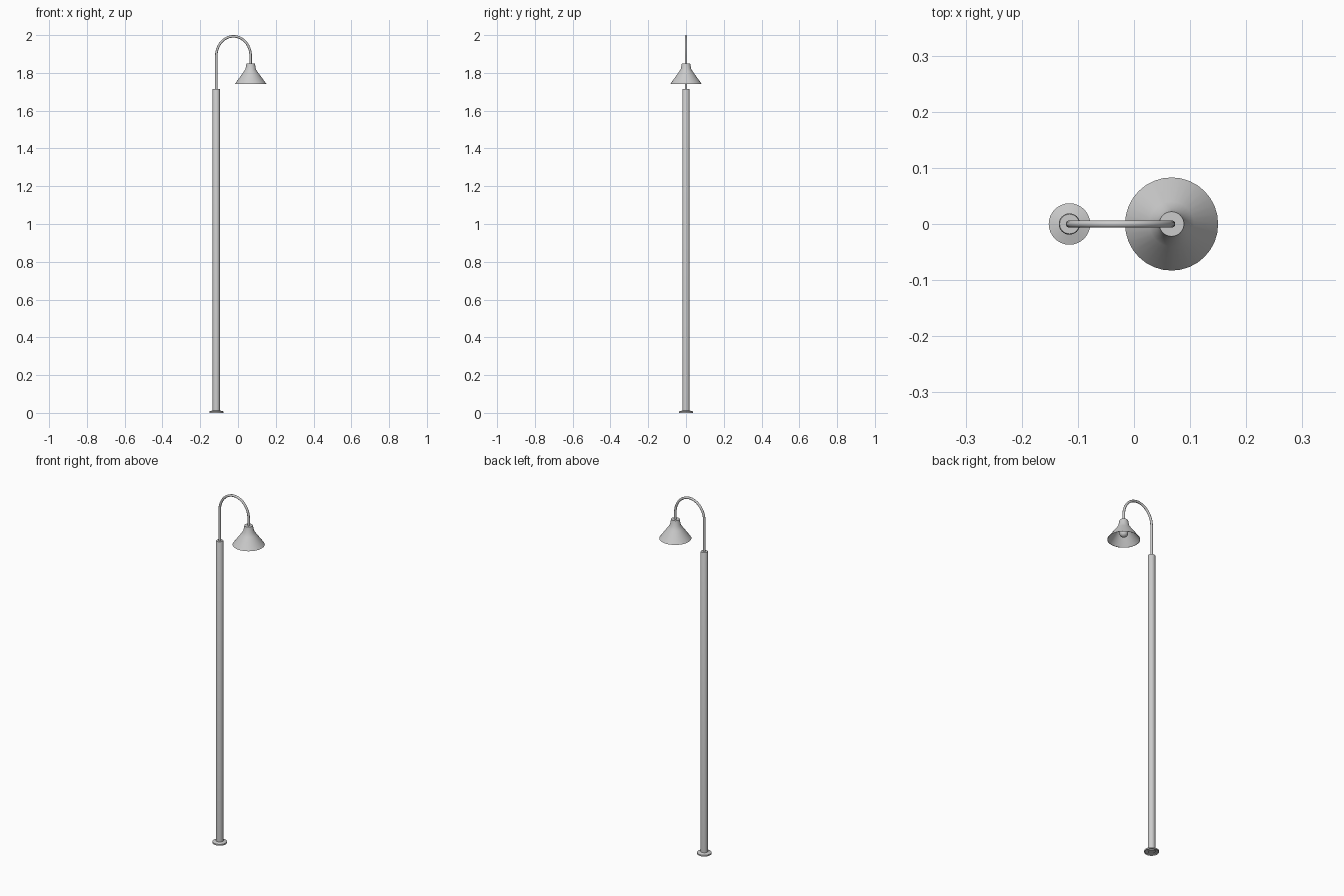
import bpy, math

if "Cube" in bpy.data.objects:
    bpy.data.objects.remove(bpy.data.objects["Cube"])

POLE_X, LAMP_X = -0.115, 0.067


def lathe(name, profile, x, sides=32, angle=30):
    """Revolve (radius, z) points around a vertical axis at x."""
    verts, faces, rings = [], [], []
    for r, z in profile:
        start = len(verts)
        if r == 0:
            verts.append((0, 0, z))
            rings.append([start] * sides)
            continue
        for i in range(sides):
            a = 2 * math.pi * i / sides
            verts.append((r * math.cos(a), r * math.sin(a), z))
        rings.append(list(range(start, start + sides)))
    for lo, hi in zip(rings, rings[1:]):
        for i in range(sides):
            j = (i + 1) % sides
            loop = list(dict.fromkeys((lo[i], lo[j], hi[j], hi[i])))
            faces.append(loop)
    mesh = bpy.data.meshes.new(name)
    mesh.from_pydata(verts, [], faces)
    ob = bpy.data.objects.new(name, mesh)
    bpy.context.collection.objects.link(ob)
    ob.location.x = x
    bpy.ops.object.select_all(action='DESELECT')
    ob.select_set(True)
    bpy.context.view_layer.objects.active = ob
    bpy.ops.object.shade_smooth_by_angle(angle=math.radians(angle))
    return ob


# Pole with closed ends
lathe("pole", [(0, 0.003), (0.019, 0.003), (0.019, 1.713),
               (0.0175, 1.716), (0, 1.716)], POLE_X)

# Base flange, hollow underneath
lathe("base_flange", [(0.019, 0.008), (0.034, 0.005), (0.035, 0),
                      (0.037, 0), (0.037, 0.008), (0.019, 0.013)], POLE_X)

# Lamp shade: narrow collar flaring into a thin-walled cone
lathe("lamp_shade", [(0, 1.847), (0.019, 1.847), (0.026, 1.817),
                     (0.038, 1.799), (0.081, 1.742), (0.083, 1.742),
                     (0.040, 1.801), (0.028, 1.819), (0.022, 1.851),
                     (0, 1.851)], LAMP_X)

# Bulb with neck rising into the collar
bulb = [(0.022 * math.sin(math.radians(a)), 1.778 - 0.022 * math.cos(math.radians(a)))
        for a in range(0, 141, 14)]
lathe("bulb", bulb + [(0.012, 1.81), (0.012, 1.846)], LAMP_X)

# Swan-neck arm
mid, spring, rise = (POLE_X + LAMP_X) / 2, 1.89, 0.1035
half = (LAMP_X - POLE_X) / 2
path = [(POLE_X, 1.71)]
for i in range(25):
    t = math.pi * (1 - i / 24)
    path.append((mid + half * math.cos(t), spring + rise * math.sin(t)))
path.append((LAMP_X, 1.848))
curve = bpy.data.curves.new("swan_neck_arm", 'CURVE')
curve.dimensions = '3D'
curve.bevel_depth = 0.0065
curve.bevel_resolution = 4
curve.use_fill_caps = True
spline = curve.splines.new('POLY')
spline.points.add(len(path) - 1)
for p, (x, z) in zip(spline.points, path):
    p.co = (x, 0, z, 1)
spline.use_smooth = True
arm = bpy.data.objects.new("swan_neck_arm", curve)
bpy.context.collection.objects.link(arm)
